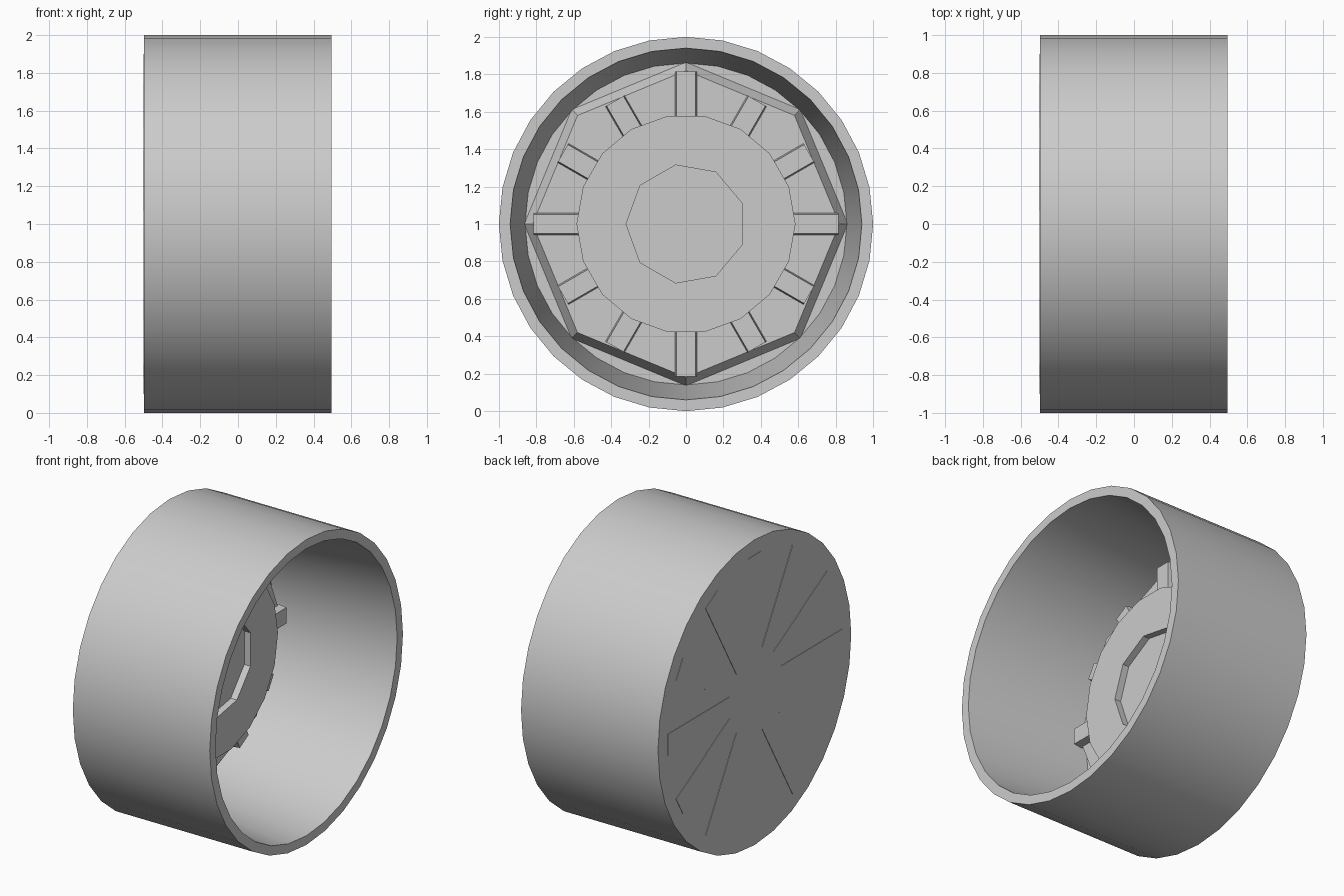
import bpy, bmesh, math
from mathutils import Matrix, Vector

if "Cube" in bpy.data.objects:
    bpy.data.objects.remove(bpy.data.objects["Cube"], do_unlink=True)

grey = bpy.data.materials.new("mid_grey")
grey.use_nodes = True
COLOUR = (0.6, 0.6, 0.6, 1)
grey.diffuse_color = COLOUR
grey.node_tree.nodes["Principled BSDF"].inputs["Base Color"].default_value = COLOUR


def finish(name, bm, smooth=False):
    bmesh.ops.recalc_face_normals(bm, faces=bm.faces)
    mesh = bpy.data.meshes.new(name)
    bm.to_mesh(mesh)
    bm.free()
    obj = bpy.data.objects.new(name, mesh)
    bpy.context.collection.objects.link(obj)
    obj.location.z = 1
    mesh.materials.append(grey)
    if smooth:
        bpy.ops.object.select_all(action="DESELECT")
        obj.select_set(True)
        bpy.context.view_layer.objects.active = obj
        bpy.ops.object.shade_smooth_by_angle(angle=math.radians(30))
    return obj


def lathe(name, profile, sides, smooth=False):
    """Turn (x, radius) points around the x axis; both ends are capped."""
    bm = bmesh.new()
    rings = []
    for x, r in profile:
        angles = [math.tau * i / sides for i in range(sides)]
        rings.append([bm.verts.new((x, -r * math.cos(a), r * math.sin(a))) for a in angles])
    for a, b in zip(rings, rings[1:]):
        for i in range(sides):
            j = (i + 1) % sides
            bm.faces.new((a[i], a[j], b[j], b[i]))
    bm.faces.new(rings[0])
    bm.faces.new(rings[-1])
    return finish(name, bm, smooth)


def spokes(name, base, top, inner, reach, width, taper):
    """Twelve tapered bars; reach(angle) gives the outer end of each bar."""
    bm = bmesh.new()
    for k in range(12):
        angle = math.tau * k / 12
        outer = reach(angle)
        turn = Matrix.Rotation(angle, 4, "X")
        box = bmesh.ops.create_cube(bm, size=1)["verts"]
        for v in box:
            raised = v.co.x > 0
            half = width - (taper if raised else 0)
            v.co = turn @ Vector((top if raised else base,
                                  outer if v.co.y > 0 else inner,
                                  math.copysign(half, v.co.z)))
    return finish(name, bm)


def octagon_reach(angle):
    """Distance to the edge of the eight-sided plate."""
    step = math.tau / 8
    return 0.82 * math.cos(step / 2) / math.cos(angle % step - step / 2) - 0.005


# Outer barrel with lip, tapering inner wall and closed back
lathe("barrel", [(-0.497, 1.0), (0.495, 1.0), (0.495, 0.94), (-0.35, 0.86)], 32, True)

# Eight-sided inner plate with sloping edge
lathe("inner_plate", [(-0.36, 0.87), (-0.27, 0.82)], 8)

# Raised hub with a nine-sided recess
hub = lathe("hub", [(-0.28, 0.585), (-0.12, 0.585)], 18)
cutter = lathe("recess_cutter", [(-0.165, 0.32), (0.0, 0.32)], 9)
cutter.hide_render = True
cutter.hide_viewport = True
cut = hub.modifiers.new("recess", "BOOLEAN")
cut.operation = "DIFFERENCE"
cut.solver = "EXACT"
cut.object = cutter

# Ribs between hub and plate edge
spokes("inner_ribs", -0.28, -0.22, 0.56, octagon_reach, 0.06, 0.008)

# Shallow spokes and centre cap on the closed face
spokes("back_spokes", -0.49, -0.5, 0.2, lambda a: 0.9, 0.07, 0)
lathe("back_cap", [(-0.5, 0.25), (-0.49, 0.25)], 32)
